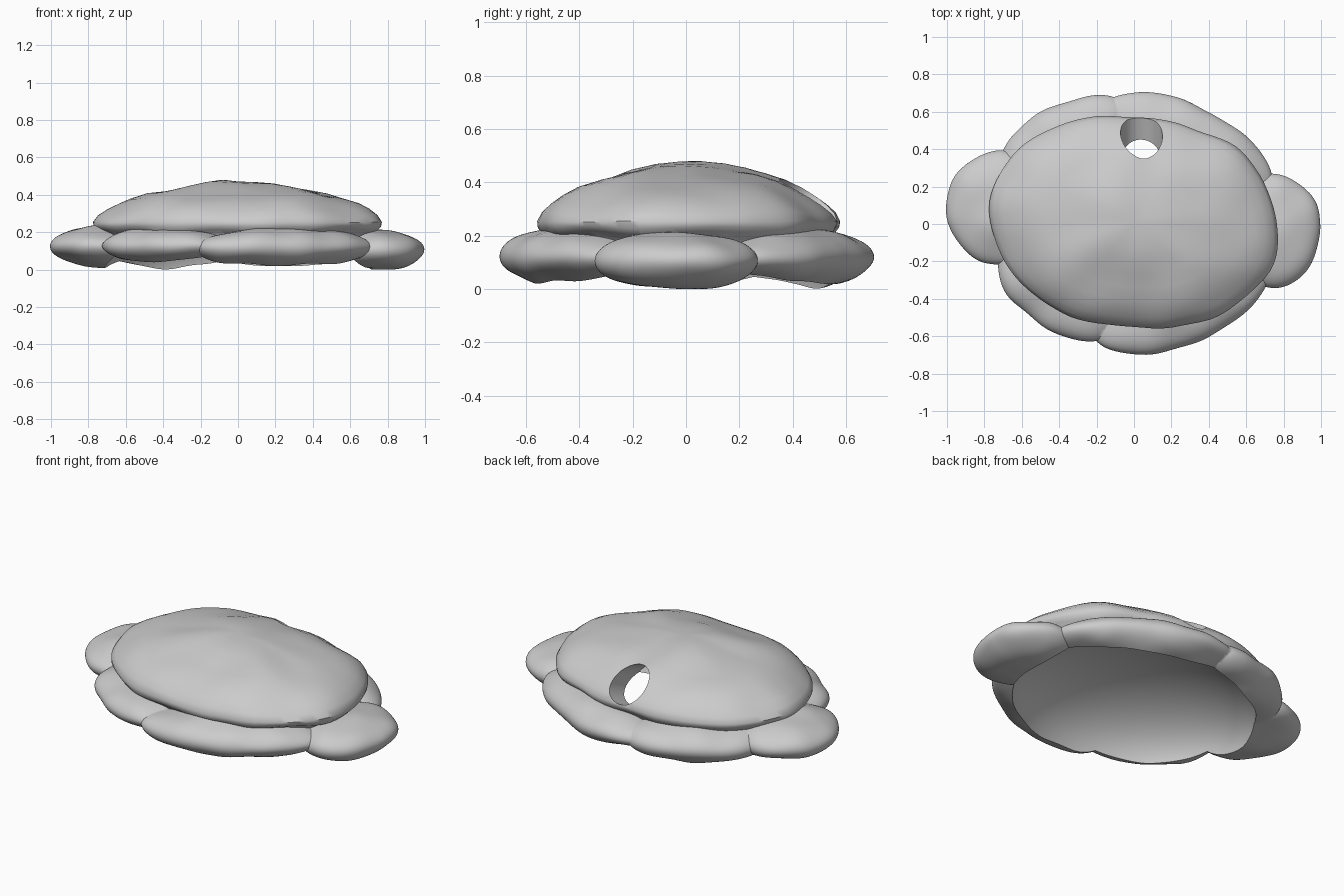
import bpy, bmesh, math
from mathutils import Vector, Matrix, noise

if "Cube" in bpy.data.objects:
    bpy.data.objects.remove(bpy.data.objects["Cube"], do_unlink=True)

grey = bpy.data.materials.new("cloud_grey")
grey.use_nodes = True
grey.diffuse_color = (0.6, 0.6, 0.6, 1)
grey.node_tree.nodes["Principled BSDF"].inputs["Base Color"].default_value = (0.6, 0.6, 0.6, 1)


def finish(name, bm):
    bmesh.ops.recalc_face_normals(bm, faces=bm.faces)
    mesh = bpy.data.meshes.new(name)
    bm.to_mesh(mesh)
    bm.free()
    mesh.materials.append(grey)
    obj = bpy.data.objects.new(name, mesh)
    bpy.context.collection.objects.link(obj)
    return obj


def lumps(bm, amount, scale, seed):
    """Push the surface in and out along its normals."""
    bm.normal_update()
    for v in bm.verts:
        offset = noise.noise(v.co * scale + Vector((seed, seed * 2, 0)))
        v.co += v.normal * offset * amount


def ellipsoid(name, centre, radii, angle=0, bumpy=0, seed=0):
    bm = bmesh.new()
    bmesh.ops.create_icosphere(bm, subdivisions=5, radius=1)
    place = (Matrix.Translation(centre) @ Matrix.Rotation(math.radians(angle), 4, "Z")
             @ Matrix.Diagonal((*radii, 1)))
    bm.transform(place)
    if bumpy:
        lumps(bm, bumpy, 5, seed)
    return finish(name, bm)


def dome():
    """Rings of a sphere moved to a profile on a skewed oval, with a tucked-in skirt."""
    profile = [(0, 0.482), (0.12, 0.479), (0.25, 0.468), (0.38, 0.455), (0.5, 0.438),
               (0.63, 0.416), (0.75, 0.388), (0.84, 0.358), (0.91, 0.328), (0.97, 0.295),
               (1, 0.262), (0.995, 0.24), (0.97, 0.22), (0.93, 0.2), (0.87, 0.14), (0, 0.12)]
    rings = len(profile) - 1
    bm = bmesh.new()
    bmesh.ops.create_uvsphere(bm, u_segments=96, v_segments=rings, radius=1)
    for v in bm.verts:
        polar = math.acos(max(-1, min(1, v.co.z)))
        r, z = profile[round(polar * rings / math.pi)]
        turn = math.atan2(v.co.y, v.co.x)
        diagonal = math.sin(2 * turn)
        r *= 1 + 0.03 * diagonal ** 2 - 0.04 * diagonal
        v.co = (0.765 * r * math.cos(turn), 0.565 * r * math.sin(turn) + 0.012, z)
    lumps(bm, 0.018, 4.5, 3)
    return finish("cloud_body", bm)


def combine(body, tool, operation):
    mod = body.modifiers.new(tool.name, "BOOLEAN")
    mod.operation = operation
    mod.solver = "MANIFOLD"
    mod.object = tool
    bpy.context.view_layer.objects.active = body
    bpy.ops.object.modifier_apply(modifier=mod.name)
    bpy.data.objects.remove(tool, do_unlink=True)


body = dome()

# Puffy lobes around the rim: centre, radii, turn
lobes = {
    "right_lobe": ((-0.72, 0.08, 0.135), (0.28, 0.3, 0.11), 0),
    "left_lobe": ((0.74, -0.03, 0.115), (0.26, 0.3, 0.11), 0),
    "front_right_lobe": ((-0.38, -0.33, 0.135), (0.4, 0.24, 0.1), -35),
    "front_left_lobe": ((0.24, -0.4, 0.128), (0.5, 0.25, 0.115), 20),
    "back_right_lobe": ((-0.36, 0.4, 0.125), (0.4, 0.24, 0.11), 30),
    "back_left_lobe": ((0.27, 0.395, 0.125), (0.5, 0.25, 0.115), -25),
}
for i, (name, (centre, radii, turn)) in enumerate(lobes.items()):
    combine(body, ellipsoid(name, centre, radii, turn, 0.018, i + 7), "UNION")

# Hollow underside
combine(body, ellipsoid("cavity", (0, 0, 0), (0.715, 0.585, 0.345)), "DIFFERENCE")

# Round hole through the back of the dome
bm = bmesh.new()
bmesh.ops.create_cone(bm, cap_ends=True, segments=48, radius1=0.112, radius2=0.112, depth=0.5)
bm.transform(Matrix.Translation((0.04, 0.49, 0.355)) @ Matrix.Rotation(math.radians(-68), 4, "X"))
combine(body, finish("hole", bm), "DIFFERENCE")

# Rest on the ground, and shade smooth
low = min((v.co.z for v in body.data.vertices), default=0)
for v in body.data.vertices:
    v.co.z -= low
bpy.ops.object.select_all(action="DESELECT")
body.select_set(True)
bpy.context.view_layer.objects.active = body
bpy.ops.object.shade_smooth_by_angle(angle=math.radians(45))
